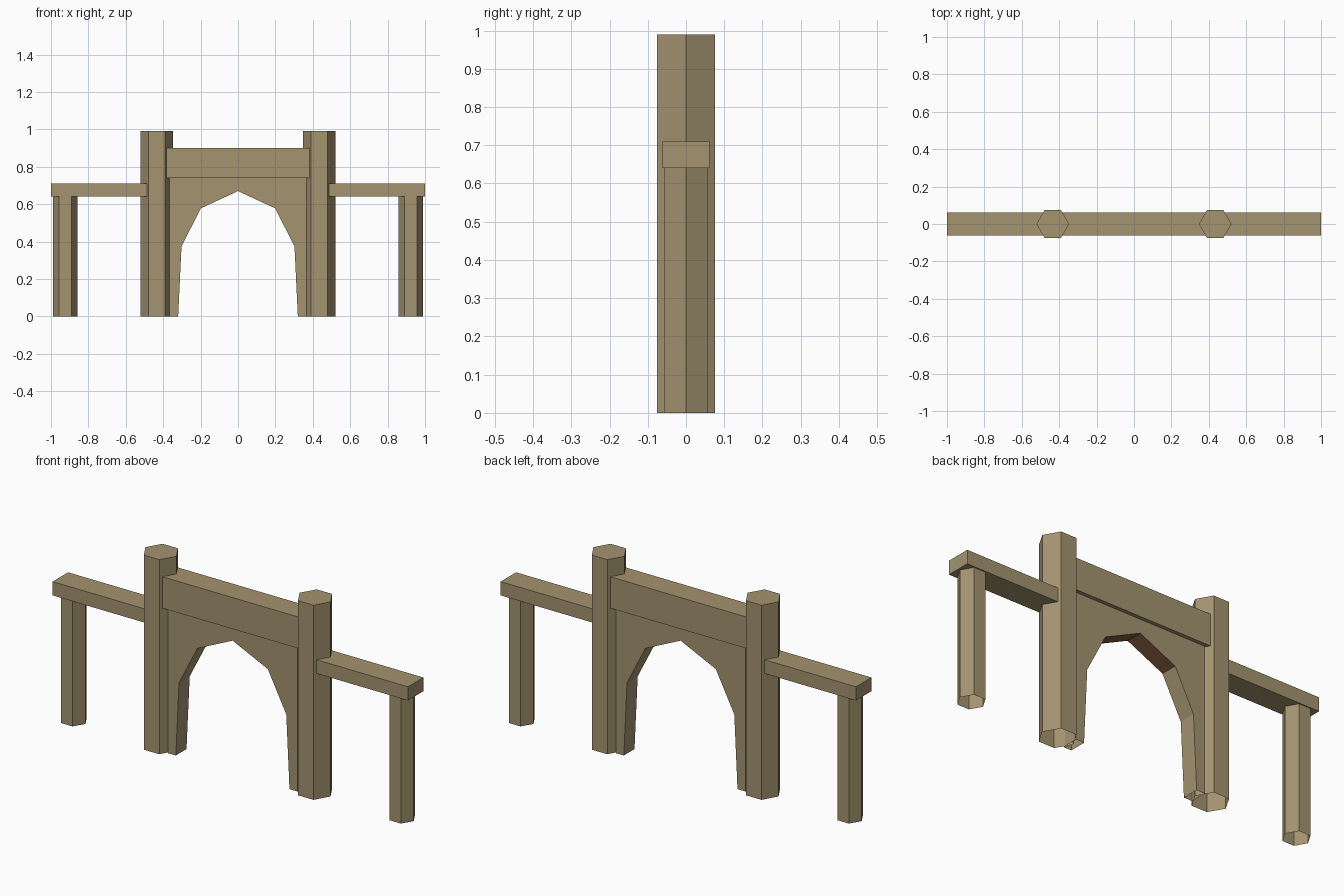
import bpy, bmesh, math

if "Cube" in bpy.data.objects:
    bpy.data.objects.remove(bpy.data.objects["Cube"])


def material(name, rgb):
    m = bpy.data.materials.new(name)
    m.diffuse_color = (*rgb, 1.0)
    m.use_nodes = True
    m.node_tree.nodes["Principled BSDF"].inputs["Base Color"].default_value = m.diffuse_color
    return m


WOOD = material("tan_wood", (0.37, 0.292, 0.163))
BROWN = material("red_brown_wood", (0.23, 0.10, 0.05))


def finish(bm, name, mats=(WOOD,)):
    bmesh.ops.recalc_face_normals(bm, faces=bm.faces)
    me = bpy.data.meshes.new(name)
    bm.to_mesh(me)
    bm.free()
    for m in mats:
        me.materials.append(m)
    ob = bpy.data.objects.new(name, me)
    bpy.context.collection.objects.link(ob)
    return ob


def drop_bottom(bm):
    # undersides standing on the ground are left open
    bmesh.ops.recalc_face_normals(bm, faces=bm.faces)
    low = [f for f in bm.faces if all(v.co.z < 1e-4 for v in f.verts)]
    bmesh.ops.delete(bm, geom=low, context='FACES')


def hex_post(name, x, radius, height):
    bm = bmesh.new()
    ring = [bm.verts.new((x + radius * math.cos(i * math.pi / 3),
                          radius * math.sin(i * math.pi / 3), 0)) for i in range(6)]
    face = bm.faces.new(ring)
    ext = bmesh.ops.extrude_face_region(bm, geom=[face], use_keep_orig=True)
    for g in ext["geom"]:
        if isinstance(g, bmesh.types.BMVert):
            g.co.z = height
    drop_bottom(bm)
    finish(bm, name)


def beam(name, x0, x1, half_y, z0, z1):
    bm = bmesh.new()
    bmesh.ops.create_cube(bm, size=1)
    for v in bm.verts:
        v.co.x = x1 if v.co.x > 0 else x0
        v.co.y = half_y if v.co.y > 0 else -half_y
        v.co.z = z1 if v.co.z > 0 else z0
    finish(bm, name)


# Posts and side rails, mirrored left and right
for s, side in ((-1, "left"), (1, "right")):
    hex_post(side + "_main_post", s * 0.434, 0.087, 0.99)
    hex_post(side + "_end_post", s * 0.924, 0.065, 0.645)
    a, b = sorted((s * 0.475, s * 1.0))
    beam(side + "_side_rail", a, b, 0.062, 0.64, 0.71)

# Lintel across the gateway
beam("lintel", -0.395, 0.395, 0.062, 0.74, 0.90)

# Arch panel under the lintel, extruded from its outline
half = [(0.365, 0.76), (0.365, 0), (0.32, 0), (0.302, 0.375), (0.198, 0.578)]
outline = half + [(0, 0.67)] + [(-x, z) for x, z in reversed(half)]
D = 0.043
bm = bmesh.new()
face = bm.faces.new([bm.verts.new((x, -D, z)) for x, z in outline])
ext = bmesh.ops.extrude_face_region(bm, geom=[face], use_keep_orig=True)
for g in ext["geom"]:
    if isinstance(g, bmesh.types.BMVert):
        g.co.y = D
drop_bottom(bm)
# Underside of the arch crown is red-brown
for f in bm.faces:
    c = f.calc_center_median()
    if abs(f.normal.y) < 0.1 and abs(c.x) < 0.15 and c.z < 0.7:
        f.material_index = 1
finish(bm, "arch_panel", (WOOD, BROWN))
